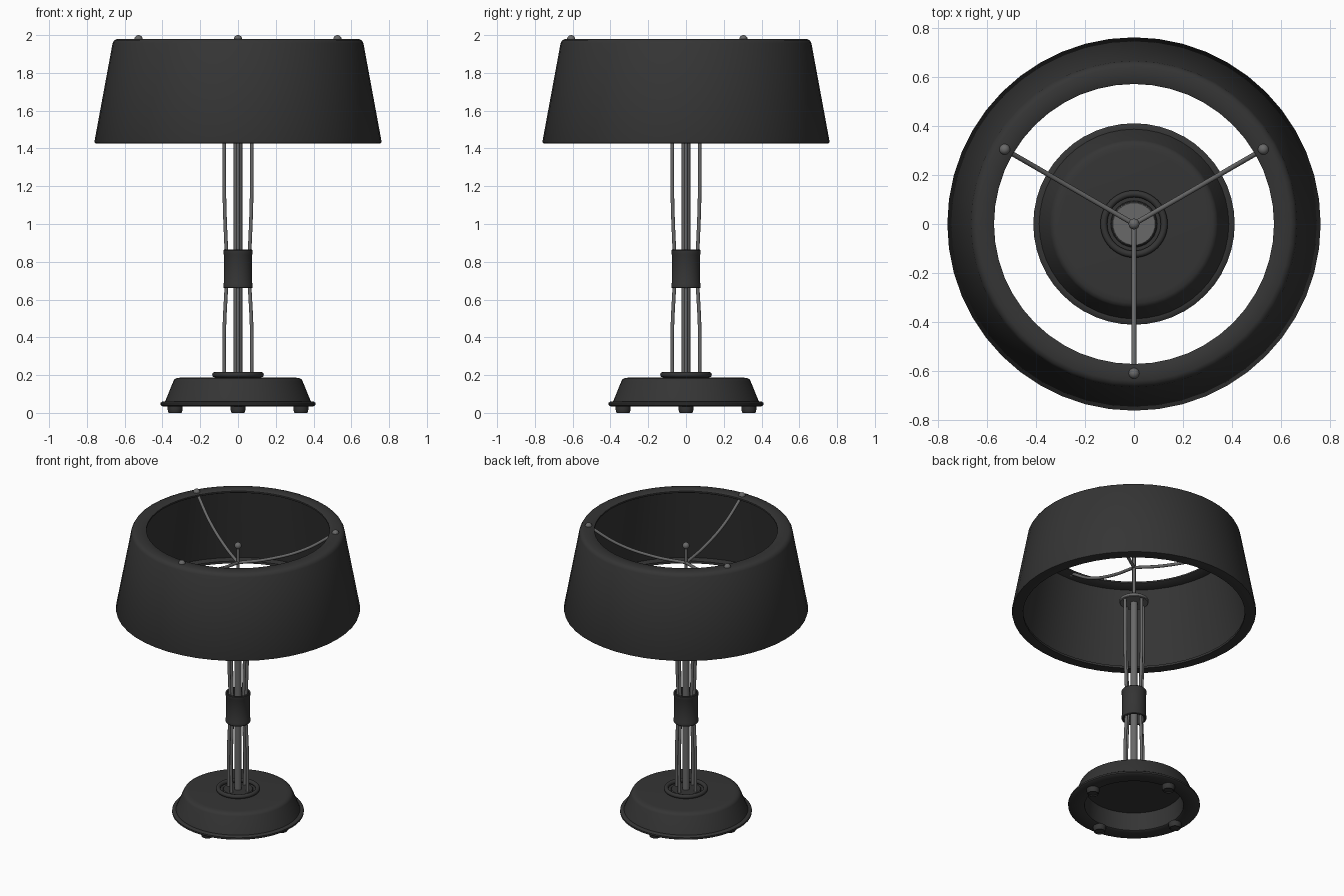
import bpy, bmesh, math
from mathutils import Vector

if "Cube" in bpy.data.objects:
    bpy.data.objects.remove(bpy.data.objects["Cube"])


def material(name, v):
    m = bpy.data.materials.new(name)
    m.diffuse_color = (v, v, v, 1)
    m.use_nodes = True
    m.node_tree.nodes["Principled BSDF"].inputs["Base Color"].default_value = m.diffuse_color
    return m


BLACK = material("black_paint", 0.035)
METAL = material("dark_metal", 0.14)


def finish(ob, mat, angle=35):
    ob.data.materials.append(mat)
    bpy.ops.object.select_all(action='DESELECT')
    ob.select_set(True)
    bpy.context.view_layer.objects.active = ob
    bpy.ops.object.shade_smooth_by_angle(angle=math.radians(angle))
    return ob


def lathe(name, profile, mat, loc=(0, 0, 0), seg=48, closed=True, angle=35):
    """Revolve an (r, z) profile around z; closed profiles make a ring."""
    bm = bmesh.new()
    rings = []
    for r, z in profile:
        if r < 1e-6:
            rings.append([bm.verts.new((0, 0, z))] * seg)
        else:
            rings.append([bm.verts.new((r * math.cos(t), r * math.sin(t), z))
                          for t in (2 * math.pi * i / seg for i in range(seg))])
    pairs = list(zip(rings, rings[1:]))
    if closed:
        pairs.append((rings[-1], rings[0]))
    for a, b in pairs:
        for i in range(seg):
            j = (i + 1) % seg
            vs = list(dict.fromkeys((a[i], a[j], b[j], b[i])))
            if len(vs) > 2:
                bm.faces.new(vs)
    bmesh.ops.recalc_face_normals(bm, faces=bm.faces)
    me = bpy.data.meshes.new(name)
    bm.to_mesh(me)
    bm.free()
    ob = bpy.data.objects.new(name, me)
    bpy.context.collection.objects.link(ob)
    ob.location = loc
    return finish(ob, mat, angle)


def cylinder(name, r, z0, z1, mat, x=0, y=0, bev=0.004, seg=24):
    return lathe(name, [(0, z0), (r - bev, z0), (r, z0 + bev), (r, z1 - bev), (r - bev, z1), (0, z1)],
                 mat, (x, y, 0), seg, False)


def ball(name, r, loc, mat):
    n = 10
    return lathe(name, [(r * math.sin(math.pi * i / n), -r * math.cos(math.pi * i / n))
                        for i in range(n + 1)], mat, loc, 20, False)


def rod(name, pts, r, mat):
    """Smooth round wire through the points."""
    cu = bpy.data.curves.new(name, 'CURVE')
    cu.dimensions = '3D'
    cu.bevel_depth = r
    cu.bevel_resolution = 3
    cu.use_fill_caps = True
    cu.resolution_u = 8
    sp = cu.splines.new('BEZIER')
    sp.bezier_points.add(len(pts) - 1)
    for bp, p in zip(sp.bezier_points, pts):
        bp.co = Vector(p)
        bp.handle_left_type = bp.handle_right_type = 'AUTO'
    ob = bpy.data.objects.new(name, cu)
    bpy.context.collection.objects.link(ob)
    bpy.ops.object.select_all(action='DESELECT')
    ob.select_set(True)
    bpy.context.view_layer.objects.active = ob
    bpy.ops.object.convert(target='MESH')
    return finish(bpy.context.object, mat, 50)


def torus(name, R, r, z, mat):
    return lathe(name, [(R + r * math.cos(math.pi * i / 6), z + r * math.sin(math.pi * i / 6))
                        for i in range(12)], mat)


# Tapered shade with inward lips at top and bottom, open at both ends
lathe("shade", [(0.69, 1.425), (0.745, 1.425), (0.757, 1.428), (0.76, 1.437), (0.664, 1.957),
                (0.655, 1.973), (0.638, 1.98), (0.575, 1.98), (0.57, 1.976), (0.57, 1.966),
                (0.575, 1.962), (0.638, 1.955), (0.733, 1.445), (0.69, 1.44)], BLACK, angle=50)

# Hollow base with a rolled lower flange
lathe("base", [(0, 0.187), (0.30, 0.187), (0.322, 0.185), (0.336, 0.178), (0.342, 0.168),
               (0.386, 0.06), (0.40, 0.06), (0.41, 0.053), (0.41, 0.042), (0.40, 0.035),
               (0.315, 0.035), (0.308, 0.04), (0.30, 0.16), (0, 0.16)], BLACK, closed=False, angle=50)
torus("base_collar", 0.123, 0.014, 0.202, BLACK)
cylinder("stem_socket", 0.095, 0.18, 0.2, BLACK)

# Four stepped feet
for i in range(4):
    t = i * math.pi / 2
    x, y = 0.333 * math.cos(t), 0.333 * math.sin(t)
    lathe(f"foot_{i + 1}", [(0, 0.006), (0.028, 0.006), (0.03, 0.0), (0.034, 0.0), (0.037, 0.006),
                            (0.04, 0.02), (0.04, 0.038), (0, 0.038)], BLACK, (x, y, 0), 20, False)

# Stem: central tube with four bowed wires gathered by a sleeve
cylinder("central_tube", 0.023, 0.19, 1.51, METAL)
for i in range(4):
    t = i * math.pi / 2
    path = [(0.072, 0.19), (0.073, 0.42), (0.062, 0.66), (0.056, 0.76), (0.062, 0.87),
            (0.072, 1.15), (0.072, 1.51)]
    rod(f"stem_wire_{i + 1}", [(r * math.cos(t), r * math.sin(t), z) for r, z in path], 0.01, METAL)
lathe("sleeve", [(0.066, 0.66), (0.074, 0.66), (0.077, 0.664), (0.077, 0.683), (0.075, 0.688),
                 (0.075, 0.837), (0.077, 0.842), (0.077, 0.861), (0.074, 0.865), (0.066, 0.865)],
      BLACK, seg=32)

# Top plate, thin centre post and finial
cylinder("top_plate", 0.09, 1.495, 1.52, METAL, seg=32)
cylinder("centre_post", 0.011, 1.51, 1.86, METAL, bev=0.002, seg=16)
ball("finial", 0.022, (0, 0, 1.868), METAL)

# Three sagging spokes carrying the shade
for i in range(3):
    t = math.radians(-90 + 120 * i)
    c, s = math.cos(t), math.sin(t)
    rod(f"spoke_{i + 1}", [(r * c, r * s, z) for r, z in
                           [(0, 1.75), (0.2, 1.785), (0.42, 1.86), (0.605, 1.975)]], 0.01, METAL)
    ball(f"spoke_ball_{i + 1}", 0.022, (0.608 * c, 0.608 * s, 1.978), METAL)
